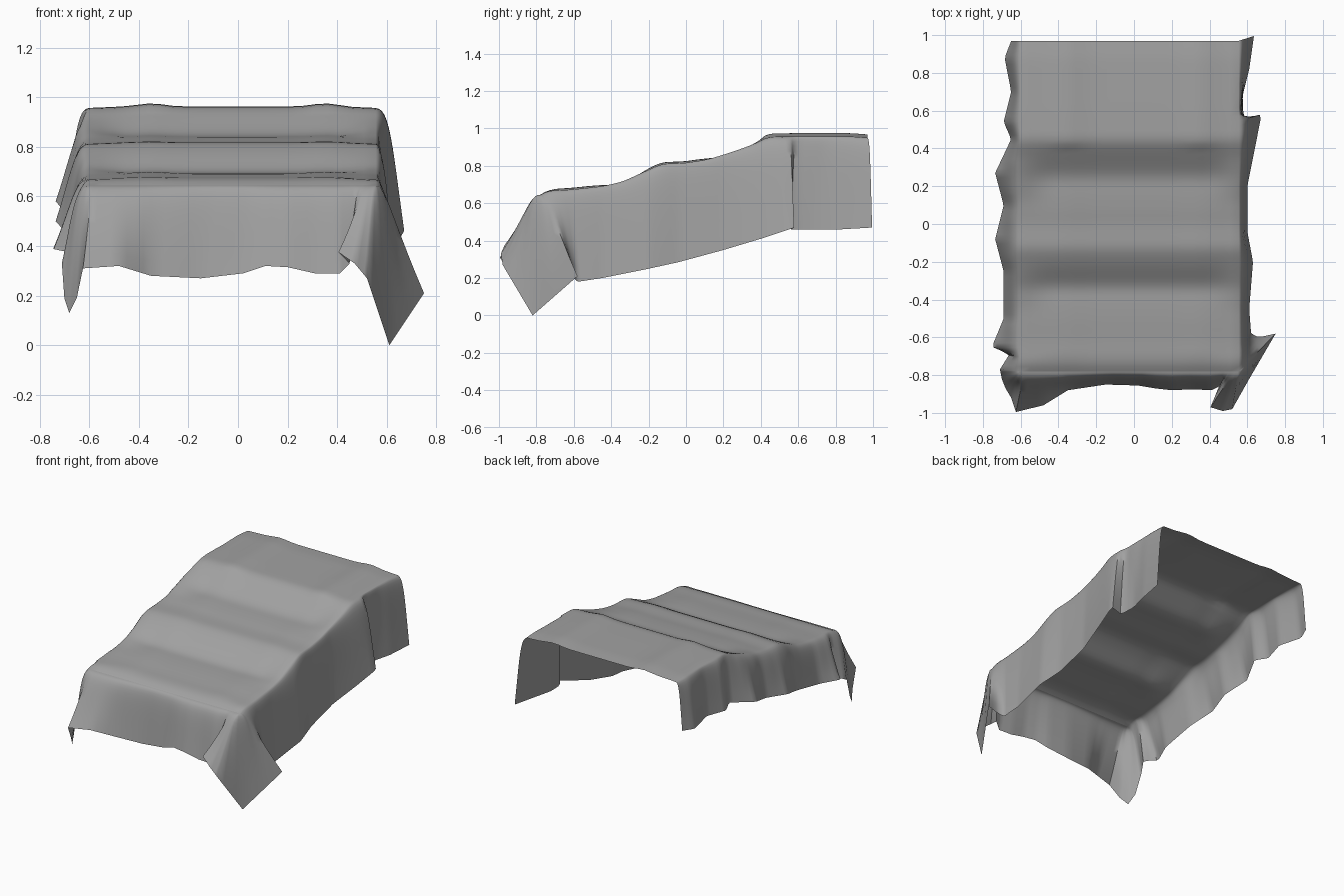
import bpy, bmesh, math
from mathutils import Vector

if "Cube" in bpy.data.objects:
    bpy.data.objects.remove(bpy.data.objects["Cube"])

# Height of the draped rim along y: three soft steps
PROFILE = [(-0.78, 0.645), (-0.74, 0.666), (-0.62, 0.672), (-0.45, 0.69), (-0.34, 0.715),
           (-0.22, 0.77), (-0.13, 0.81), (0.0, 0.815), (0.12, 0.835), (0.25, 0.875),
           (0.36, 0.915), (0.44, 0.955), (0.6, 0.957), (0.88, 0.957), (0.97, 0.95)]
LEFT, RIGHT, FRONT, BACK = -0.60, 0.555, -0.78, 0.97


def raw_z(y):
    for (a, za), (b, zb) in zip(PROFILE, PROFILE[1:]):
        if y <= b:
            return za + (zb - za) * (y - a) / (b - a)
    return PROFILE[-1][1]


def top_z(y):
    # soften the profile away from its ends
    r = max(0.0, min(0.03, y - FRONT, BACK - y))
    return sum(raw_z(y + r * k / 3) for k in range(-3, 4)) / 7


# Hem keys of the overhang: rim y, hem x, hem y, hem z
LEFT_HEM = [(0.97, -0.65, 0.97, 0.62), (0.88, -0.685, 0.88, 0.61), (0.70, -0.65, 0.70, 0.62),
            (0.54, -0.69, 0.54, 0.61), (0.45, -0.65, 0.45, 0.62), (0.27, -0.735, 0.27, 0.58),
            (0.10, -0.69, 0.10, 0.53), (-0.08, -0.735, -0.08, 0.50), (-0.25, -0.69, -0.25, 0.45),
            (-0.5, -0.69, -0.5, 0.40), (-0.65, -0.752, -0.65, 0.39), (-0.7, -0.66, -0.69, 0.37),
            (-0.78, -0.71, -0.77, 0.33)]
RIGHT_HEM = [(-0.78, 0.75, -0.58, 0.21), (-0.72, 0.66, -0.60, 0.20), (-0.66, 0.62, -0.58, 0.18),
             (-0.45, 0.61, -0.45, 0.20), (-0.2, 0.63, -0.2, 0.25), (-0.04, 0.60, -0.04, 0.285),
             (0.2, 0.60, 0.2, 0.35), (0.4, 0.64, 0.4, 0.41), (0.54, 0.675, 0.58, 0.47),
             (0.60, 0.58, 0.56, 0.46), (0.68, 0.575, 0.68, 0.46), (0.82, 0.61, 0.82, 0.46),
             (0.97, 0.635, 0.995, 0.47)]
# Front hem keys: rim x, hem x, hem y, hem z (including both corner folds)
FRONT_HEM = [(-0.6, -0.71, -0.77, 0.33), (-0.6, -0.70, -0.82, 0.19), (-0.6, -0.68, -0.87, 0.13),
             (-0.6, -0.65, -0.92, 0.19), (-0.58, -0.625, -0.995, 0.31), (-0.48, -0.48, -0.96, 0.32),
             (-0.35, -0.35, -0.88, 0.28), (-0.1, -0.15, -0.85, 0.27), (0.05, 0.02, -0.855, 0.29),
             (0.12, 0.11, -0.87, 0.32), (0.2, 0.2, -0.88, 0.315), (0.3, 0.31, -0.875, 0.29),
             (0.40, 0.41, -0.88, 0.29), (0.50, 0.45, -0.86, 0.33), (0.53, 0.405, -0.97, 0.375),
             (0.54, 0.47, -0.99, 0.33), (0.555, 0.52, -0.98, 0.27), (0.555, 0.61, -0.82, 0.0),
             (0.555, 0.75, -0.58, 0.21)]

bm = bmesh.new()


def add_grid(rows):
    vr = [[bm.verts.new(p) for p in r] for r in rows]
    for a, b in zip(vr, vr[1:]):
        for i in range(len(a) - 1):
            bm.faces.new((a[i], a[i + 1], b[i + 1], b[i]))


# Top panel, sagging slightly in front of each step
NX, NY = 24, 70
ys = [FRONT + (BACK - FRONT) * j / NY for j in range(NY + 1)]
rows = []
for y in ys:
    sag = 0.03 * math.exp(-((y - 0.25) / 0.1) ** 2) + 0.022 * math.exp(-((y + 0.33) / 0.09) ** 2)
    row = []
    for i in range(NX + 1):
        x = LEFT + (RIGHT - LEFT) * i / NX
        edge = max(0, min(1, (x - LEFT) / 0.15, (RIGHT - x) / 0.15, (y - FRONT) / 0.1))
        ripple = 0.012 * math.exp(-((abs(x) - 0.35) / 0.07) ** 2)
        lift = 0.006 + ripple * (1 if y > 0.4 else 0.3) - sag
        row.append((x, y, top_z(y) + lift * edge))
    rows.append(row)
add_grid(rows)


# Overhang: rolls over the rim, then falls to the hem
def fall(rim_x, rim_y, hem, n=12):
    p0 = Vector((rim_x, rim_y, top_z(rim_y)))
    out = Vector((hem.x - rim_x, hem.y - rim_y, 0))
    reach = max(0.02, min(0.06, 0.55 * out.length))
    out.normalize()
    p1 = p0 + out * reach
    p2 = (p0 + out * reach + Vector((0, 0, -0.08))).lerp(hem, 0.15)
    pts = []
    for i in range(n + 1):
        t = i / n
        s = 1 - t
        pts.append(p0 * s**3 + p1 * 3 * s * s * t + p2 * 3 * s * t * t + hem * t**3)
    return pts


def side_hem(table, y):
    table = sorted(table)
    for a, b in zip(table, table[1:]):
        if y <= b[0] + 1e-6:
            return Vector(a[1:]).lerp(Vector(b[1:]), (y - a[0]) / (b[0] - a[0]))


rows = [fall(LEFT, y, side_hem(LEFT_HEM, y)) for y in reversed(ys)]
for a, b in zip(FRONT_HEM, FRONT_HEM[1:]):
    for s in range(1, 5):
        t = s / 4
        rows.append(fall(a[0] + (b[0] - a[0]) * t, FRONT, Vector(a[1:]).lerp(Vector(b[1:]), t)))
rows += [fall(RIGHT, y, side_hem(RIGHT_HEM, y)) for y in ys[1:]]
add_grid(rows)

bmesh.ops.remove_doubles(bm, verts=bm.verts, dist=0.0005)
bmesh.ops.recalc_face_normals(bm, faces=bm.faces)
if sum(f.normal.z * f.calc_area() for f in bm.faces) < 0:
    bmesh.ops.reverse_faces(bm, faces=bm.faces)
me = bpy.data.meshes.new("draped_cloth")
bm.to_mesh(me)
bm.free()

# Mid-grey fabric
fabric = bpy.data.materials.new("grey_fabric")
fabric.diffuse_color = (0.36, 0.36, 0.36, 1)
fabric.use_nodes = True
fabric.node_tree.nodes["Principled BSDF"].inputs["Base Color"].default_value = fabric.diffuse_color
me.materials.append(fabric)
cloth = bpy.data.objects.new("draped_cloth", me)
bpy.context.collection.objects.link(cloth)
bpy.context.view_layer.objects.active = cloth
cloth.select_set(True)
bpy.ops.object.shade_smooth_by_angle(angle=math.radians(60))
